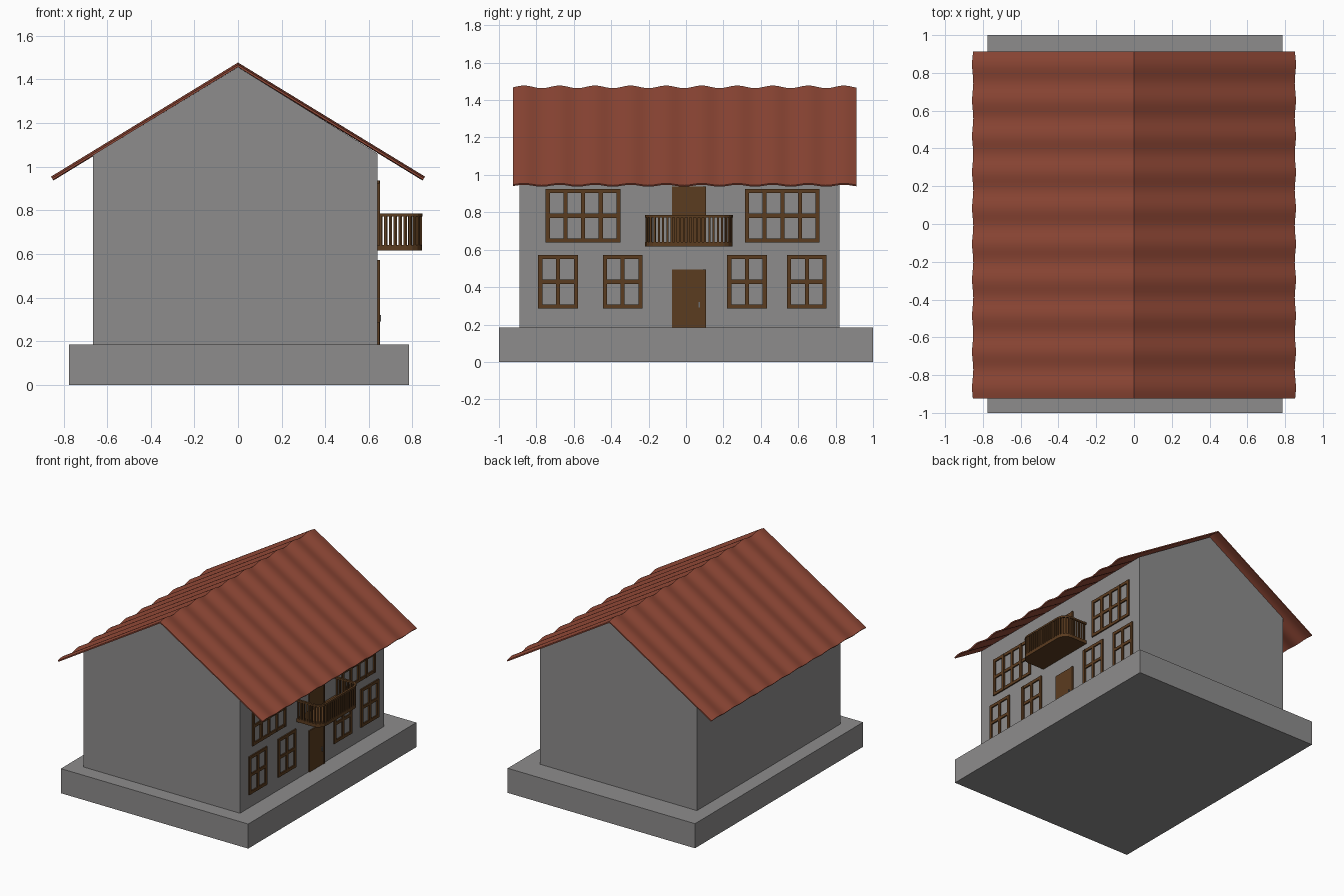
import bpy, bmesh, math
from mathutils import Vector

cube = bpy.data.objects.get("Cube")
if cube:
    bpy.data.objects.remove(cube, do_unlink=True)


def material(name, r, g, b):
    m = bpy.data.materials.new(name)
    m.use_nodes = True
    m.diffuse_color = (r, g, b, 1)
    node = next(n for n in m.node_tree.nodes if n.type == 'BSDF_PRINCIPLED')
    node.inputs["Base Color"].default_value = (r, g, b, 1)
    node.inputs["Roughness"].default_value = 0.8
    return m


GREY = material("plaster grey", 0.27, 0.265, 0.265)
RED = material("roof red", 0.28, 0.065, 0.037)
BROWN = material("wood brown", 0.105, 0.045, 0.014)
METAL = material("handle grey", 0.15, 0.15, 0.15)


def finish(name, bm, mat):
    bmesh.ops.recalc_face_normals(bm, faces=bm.faces)
    me = bpy.data.meshes.new(name)
    bm.to_mesh(me)
    bm.free()
    ob = bpy.data.objects.new(name, me)
    me.materials.append(mat)
    bpy.context.collection.objects.link(ob)
    return ob


def add_box(bm, lo, hi):
    verts = bmesh.ops.create_cube(bm, size=1)["verts"]
    for v in verts:
        v.co = Vector([(l + h) / 2 + c * (h - l) for l, h, c in zip(lo, hi, v.co)])
    return verts


def extrude(bm, points, offset):
    face = bm.faces.new([bm.verts.new(p) for p in points])
    new = bmesh.ops.extrude_face_region(bm, geom=[face])["geom"]
    # the starting face is kept so that the solid is closed
    for v in new:
        if isinstance(v, bmesh.types.BMVert):
            v.co += Vector(offset)
    if not face.is_valid:
        return


def box(name, lo, hi, mat):
    bm = bmesh.new()
    add_box(bm, lo, hi)
    return finish(name, bm, mat)


# Base slab and gabled walls
WALL = 0.64
box("base_slab", (-0.775, -1, 0), (0.785, 1, 0.185), GREY)
bm = bmesh.new()
gable = [(-0.665, 0.185), (WALL, 0.185), (WALL, 1.06), (0, 1.457), (-0.665, 1.052)]
extrude(bm, [(x, -0.89, z) for x, z in gable], (0, 1.71, 0))
finish("walls", bm, GREY)

# Corrugated roof: a closed thin section swept along y, waved along the slope normal
bm = bmesh.new()
SLOPE, HALF, RIDGE, PERIOD = 0.61, 0.852, 1.466, 0.19
tilt = math.atan(SLOPE)
nx, nz = math.sin(tilt), math.cos(tilt)
rings = []
STEPS = 120
for i in range(STEPS + 1):
    y = -0.925 + 1.837 * i / STEPS
    wave = 0.006 * math.cos(math.tau * (y + 0.866) / PERIOD)
    ring = []
    for d, order in ((0.004, (-1, 0, 1)), (-0.005, (1, 0, -1))):
        for side in order:
            t = wave + d
            if side:
                p = (side * (HALF + nx * t), y, RIDGE - SLOPE * HALF + nz * t)
            else:
                p = (0, y, RIDGE + t / nz)
            ring.append(bm.verts.new(p))
    rings.append(ring)
for a, b in zip(rings, rings[1:]):
    for k in range(6):
        n = (k + 1) % 6
        bm.faces.new((a[k], a[n], b[n], b[k]))
for r in (rings[0], rings[-1]):
    bm.faces.new((r[0], r[1], r[4], r[5]))
    bm.faces.new((r[1], r[2], r[3], r[4]))
roof = finish("corrugated_roof", bm, RED)
bpy.ops.object.select_all(action='DESELECT')
roof.select_set(True)
bpy.context.view_layer.objects.active = roof
bpy.ops.object.shade_smooth_by_angle(angle=math.radians(30))


# Window frames with mullions and a cross bar
def window(name, y0, y1, z0, z1, panes):
    bm = bmesh.new()
    w = 0.022
    x0, x1 = WALL - 0.005, WALL + 0.01
    for k in range(panes + 1):
        y = y0 + (y1 - y0 - w) * k / panes
        add_box(bm, (x0, y, z0), (x1, y + w, z1))
    for k in range(3):
        z = z0 + (z1 - z0 - w) * k / 2
        add_box(bm, (x0, y0, z), (x1 - 0.001, y1, z + w))
    finish(name, bm, BROWN)


for i, y in enumerate((-0.79, -0.445, 0.22, 0.54)):
    window(f"lower_window_{i + 1}", y, y + 0.212, 0.285, 0.572, 2)
for i, y in enumerate((-0.75, 0.315)):
    window(f"upper_window_{i + 1}", y, y + 0.4, 0.638, 0.925, 4)

# Doors with a raised closing strip
for name, z0, z1 in (("front_door", 0.185, 0.495), ("balcony_door", 0.63, 0.938)):
    box(name, (WALL - 0.005, -0.075, z0), (WALL + 0.008, 0.108, z1), BROWN)
    box(name + "_strip", (WALL, 0.092, z0), (WALL + 0.011, 0.108, z1), BROWN)
box("door_handle", (WALL, 0.066, 0.29), (WALL + 0.016, 0.076, 0.32), METAL)


# Balcony: rounded outline shared by the floor, handrail and balusters
def outline(inset, radius=0.07, segments=4):
    x1, y0, y1 = 0.845 - inset, -0.22 + inset, 0.25 - inset
    r = radius - inset
    pts = [Vector((WALL, y0, 0))]
    for cy, start in ((y0 + r, -90), (y1 - r, 0)):
        for k in range(segments + 1):
            a = math.radians(start + 90 * k / segments)
            pts.append(Vector((x1 - r + r * math.cos(a), cy + r * math.sin(a), 0)))
    return pts + [Vector((WALL, y1, 0))]


bm = bmesh.new()
extrude(bm, [p + Vector((0, 0, 0.617)) for p in outline(0.002)], (0, 0, 0.025))
finish("balcony_floor", bm, BROWN)

bm = bmesh.new()
outer, inner = outline(0), outline(0.016)
for i in range(len(outer) - 1):
    quad = (outer[i], outer[i + 1], inner[i + 1], inner[i])
    extrude(bm, [p + Vector((0, 0, 0.772)) for p in quad], (0, 0, 0.013))
bmesh.ops.remove_doubles(bm, verts=bm.verts, dist=0.0001)
finish("balcony_handrail", bm, BROWN)

bm = bmesh.new()
path = outline(0.008)
SPACING, HALFW = 0.0225, 0.0055
travel = 0.012
for a, b in zip(path, path[1:]):
    length = (b - a).length
    along = (b - a).normalized()
    across = Vector((along.y, -along.x, 0))
    while travel < length:
        c = a + along * travel + Vector((0, 0, 0.64))
        corners = [c + along * u * HALFW + across * v * HALFW
                   for u, v in ((-1, -1), (1, -1), (1, 1), (-1, 1))]
        extrude(bm, corners, (0, 0, 0.134))
        travel += SPACING
    travel -= length
finish("balcony_balusters", bm, BROWN)
